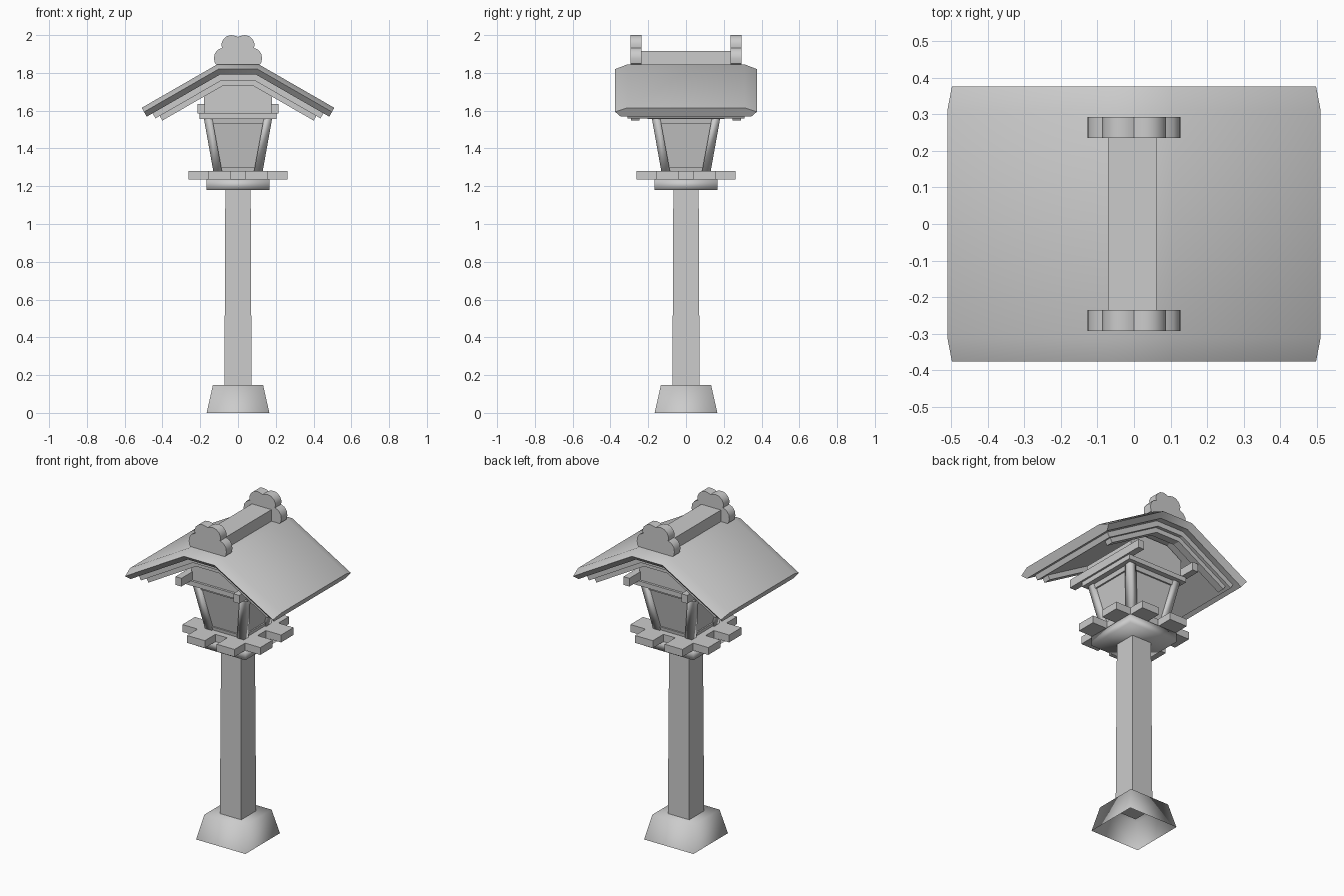
import bpy, bmesh, math

if "Cube" in bpy.data.objects:
    bpy.data.objects.remove(bpy.data.objects["Cube"])


def make(name, verts, faces, smooth=None):
    """Mesh object from points and faces; smooth = auto-smooth angle in degrees."""
    bm = bmesh.new()
    vs = [bm.verts.new(v) for v in verts]
    for f in faces:
        bm.faces.new([vs[i] for i in f])
    bmesh.ops.recalc_face_normals(bm, faces=bm.faces)
    me = bpy.data.meshes.new(name)
    bm.to_mesh(me)
    bm.free()
    ob = bpy.data.objects.new(name, me)
    bpy.context.collection.objects.link(ob)
    if smooth:
        bpy.ops.object.select_all(action='DESELECT')
        ob.select_set(True)
        bpy.context.view_layer.objects.active = ob
        bpy.ops.object.shade_smooth_by_angle(angle=math.radians(smooth))
    return ob


def loft(name, rings, caps=(True, True), smooth=None):
    """Skin a list of closed rings that have equal point counts."""
    n = len(rings[0])
    verts = [p for r in rings for p in r]
    faces = [(k * n + i, k * n + (i + 1) % n, (k + 1) * n + (i + 1) % n, (k + 1) * n + i)
             for k in range(len(rings) - 1) for i in range(n)]
    if caps[0]:
        faces.append(tuple(range(n)))
    if caps[1]:
        faces.append(tuple(range(len(verts) - n, len(verts))))
    return make(name, verts, faces, smooth)


def rect(cx, cy, hx, hy, z):
    return [(cx - hx, cy - hy, z), (cx + hx, cy - hy, z), (cx + hx, cy + hy, z), (cx - hx, cy + hy, z)]


def box(name, cx, cy, hx, hy, z0, z1, smooth=None):
    return loft(name, [rect(cx, cy, hx, hy, z0), rect(cx, cy, hx, hy, z1)], smooth=smooth)


def extrude_y(name, profile, y0, y1, smooth=None):
    return loft(name, [[(x, y, z) for x, z in profile] for y in (y0, y1)], smooth=smooth)


def roof_layer(name, end_x, section, smooth=None):
    """Bent slab: section is a loop of (y, depth below the outer roof surface)."""
    s, c, t = math.sin(math.radians(30)), math.cos(math.radians(30)), math.tan(math.radians(15))
    end_z = 1.845 - (end_x - 0.11) * 0.575

    def half(y, d):
        return (end_x - d * s, y, end_z - d * c), (0.11 - d * t, y, 1.845 - d)

    rings = []
    for i in range(4):
        ring = []
        for y, d in section:
            x, yy, z = half(y, d)[0 if i in (0, 3) else 1]
            ring.append((x if i > 1 else -x, yy, z))
        rings.append(ring)
    return loft(name, rings, smooth=smooth)


# Base (open underneath), post and platform
loft("base", [rect(0, 0, .166, .166, 0), rect(0, 0, .133, .133, .147)], caps=(False, True), smooth=95)
loft("post", [rect(0, 0, .072, .072, .12), rect(0, 0, .067, .067, 1.19)])
box("platform", 0, 0, .167, .167, 1.18, 1.235, smooth=95)

# Crossed planks
for s in (-1, 1):
    box("plank_across", 0, s * .1, .262, .06, 1.235, 1.28)
    box("plank_deep", s * .1, 0, .06, .262, 1.235, 1.28)

# Lantern box: flared panels, corner posts, rails
loft("lantern_panels", [rect(0, 0, .112, .112, 1.275), rect(0, 0, .164, .164, 1.56)])
for sx in (-1, 1):
    for sy in (-1, 1):
        loft("corner_post", [rect(sx * .107, sy * .107, .023, .023, 1.275),
                             rect(sx * .159, sy * .159, .022, .022, 1.56)], smooth=95)
loft("bottom_rail", [rect(0, 0, .121, .121, 1.275), rect(0, 0, .125, .125, 1.3)])
loft("top_rail", [rect(0, 0, .168, .168, 1.53), rect(0, 0, .173, .173, 1.56)])
box("top_plate", 0, 0, .204, .204, 1.557, 1.586)

# Eave beams and gable block
for s in (-1, 1):
    box("eave_beam", s * .195, 0, .02, .295, 1.586, 1.636)
extrude_y("gable", [(-.18, 1.58), (.18, 1.58), (.18, 1.69), (.08, 1.75), (-.08, 1.75), (-.18, 1.69)], -.19, .19)

# Roof shell with chamfered rims, under-board and rafters
roof_layer("roof", .51, [(-.31, 0), (.31, 0), (.375, .025), (.345, .054), (-.345, .054), (-.375, .025)], smooth=40)
roof_layer("under_board", .479, [(-.31, .053), (.31, .053), (.31, .085), (-.31, .085)])
for s in (-1, 1):
    roof_layer("rafter", .457, [(s * .245, .083), (s * .29, .083), (s * .29, .113), (s * .245, .113)])

# Ridge beam and cloud-shaped end ornaments
box("ridge", -.005, 0, .066, .24, 1.83, 1.915)
side = [(.105, 1.838), (.122, 1.85), (.127, 1.875), (.124, 1.9), (.108, 1.922), (.085, 1.932), (.088, 1.955),
        (.078, 1.978), (.058, 1.995), (.035, 2.0), (.014, 1.996)]
cloud = side + [(0, 1.99)] + [(-x, z) for x, z in reversed(side)]
for s in (-1, 1):
    extrude_y("ridge_ornament", cloud, s * .235, s * .293, smooth=35)
